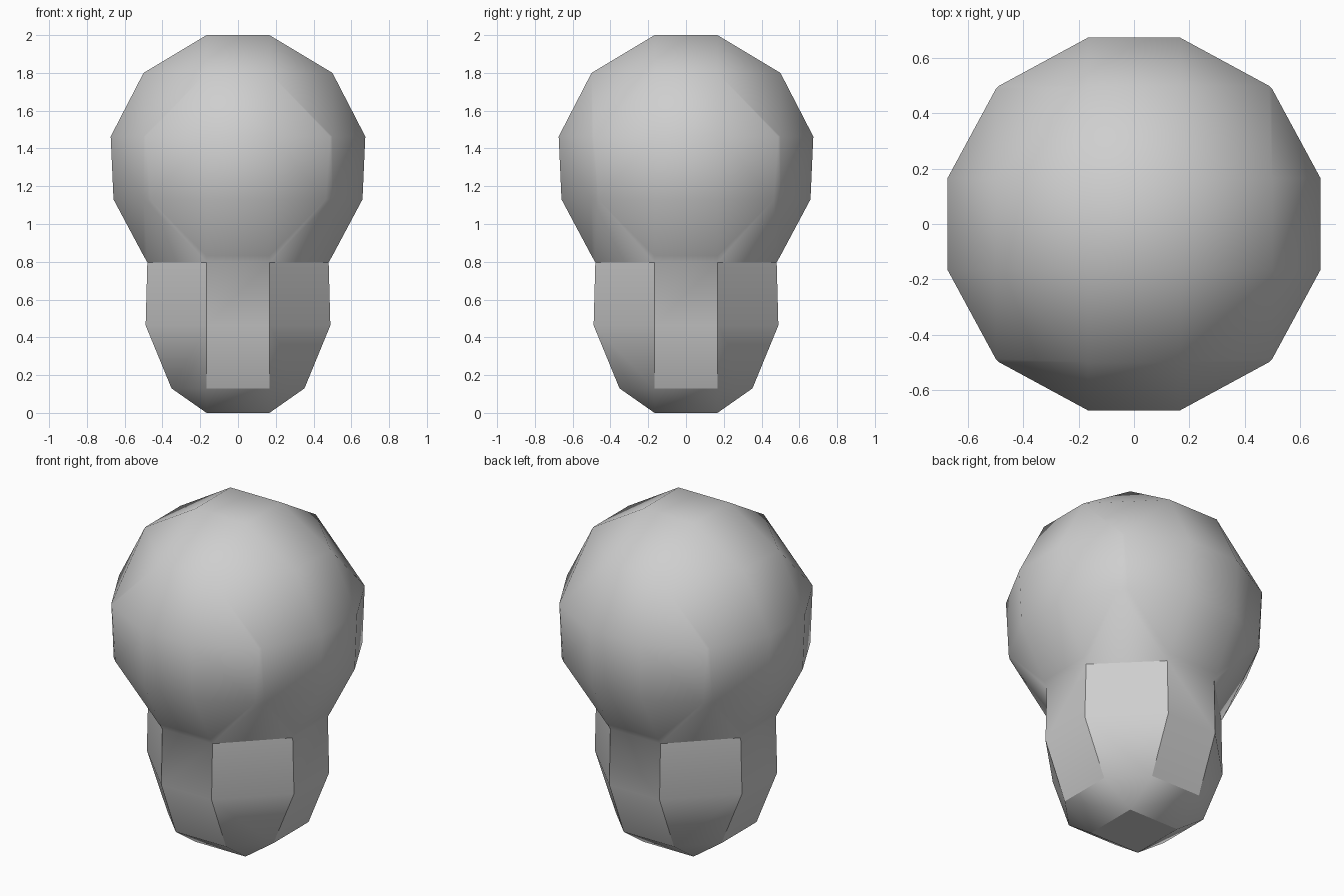
import bpy, bmesh, math

if "Cube" in bpy.data.objects:
    bpy.data.objects.remove(bpy.data.objects["Cube"])

G = 1 / 6    # inner grid line
H = 0.5      # outer grid line
SEAM = 0.797


def ring(a, b, z):
    """Mirrored points (+-a, +-b) and (+-b, +-a) at one height."""
    pts = set()
    for sx in (-1, 1):
        for sy in (-1, 1):
            pts.add((sx * a, sy * b, z))
            pts.add((sx * b, sy * a, z))
    return sorted(pts)


def add_hull(bm, points):
    verts = [bm.verts.new(p) for p in points]
    res = bmesh.ops.convex_hull(bm, input=verts)
    inner = [v for v in res["geom_interior"] if isinstance(v, bmesh.types.BMVert)]
    bmesh.ops.delete(bm, geom=inner, context='VERTS')


bm = bmesh.new()

# Faceted round head, from crown to neck
head = (ring(G, G, 2.0) + ring(H, G, 1.8)
        + ring(0.674, G, 1.463) + ring(H, 0.488, 1.463)
        + ring(0.659, G, 1.13) + ring(H, 0.465, 1.13)
        + ring(H, G, 0.832) + ring(0.48, G, SEAM))
add_hull(bm, head)

# Eight-sided tapering body with a square base
body = (ring(0.48, G, SEAM) + ring(0.489, G, 0.463)
        + ring(0.352, G, 0.13) + ring(G, G, 0.0))
add_hull(bm, body)

# Open the two touching caps and weld the parts at the neck
caps = [f for f in bm.faces if all(abs(v.co.z - SEAM) < 1e-4 for v in f.verts)]
bmesh.ops.delete(bm, geom=caps, context='FACES')
bmesh.ops.remove_doubles(bm, verts=bm.verts[:], dist=0.002)
bmesh.ops.recalc_face_normals(bm, faces=bm.faces[:])

mesh = bpy.data.meshes.new("rounded_figure")
bm.to_mesh(mesh)
bm.free()
figure = bpy.data.objects.new("rounded_figure", mesh)
bpy.context.collection.objects.link(figure)

# Plain grey surface
grey = bpy.data.materials.new("light grey")
grey.diffuse_color = (0.62, 0.62, 0.62, 1)
grey.use_nodes = True
grey.node_tree.nodes["Principled BSDF"].inputs["Base Color"].default_value = grey.diffuse_color
mesh.materials.append(grey)

# Soft shading with a crease around the crown
bpy.context.view_layer.objects.active = figure
figure.select_set(True)
bpy.ops.object.shade_smooth_by_angle(angle=math.radians(32))
